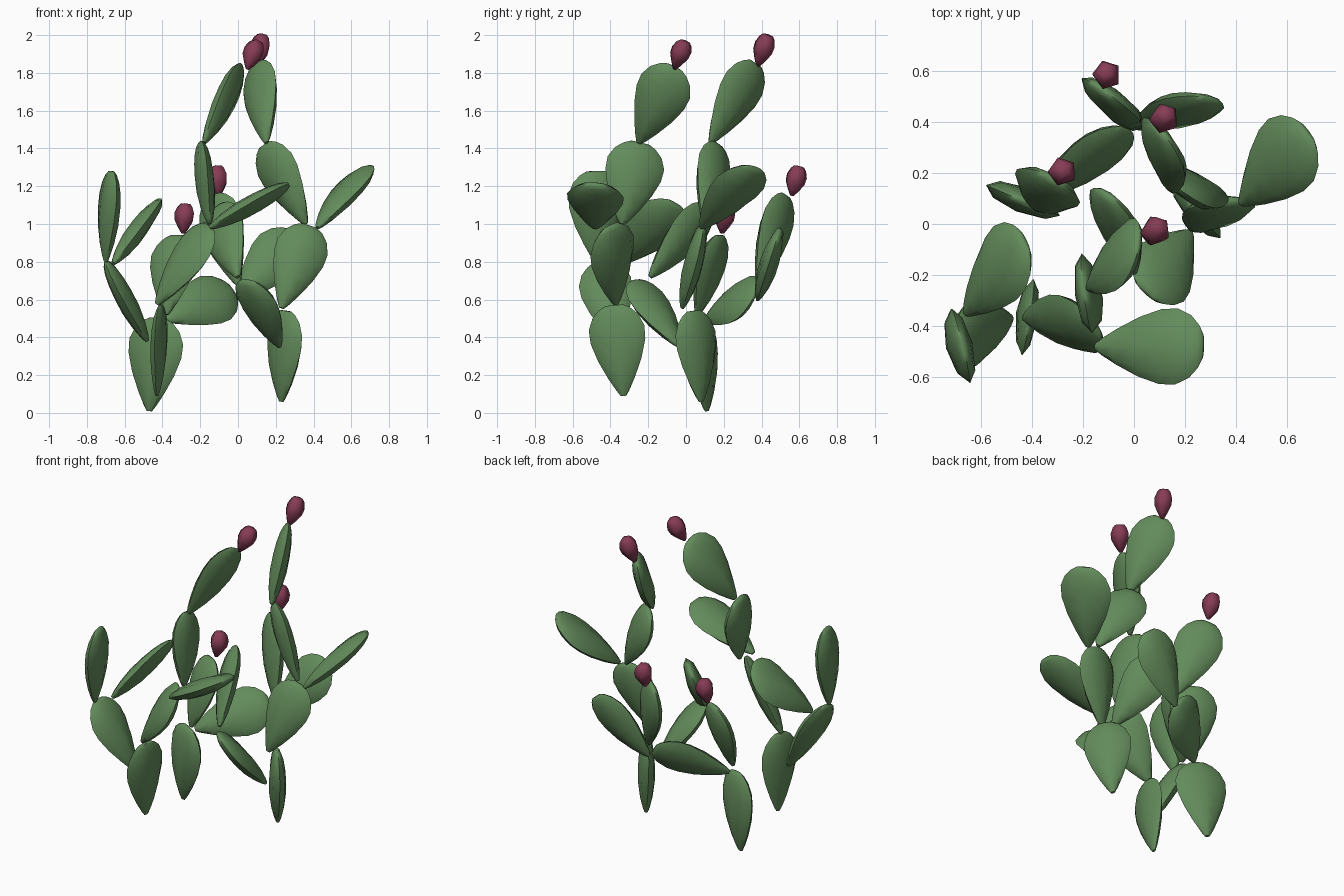
import bpy, bmesh, math
from mathutils import Vector

if "Cube" in bpy.data.objects:
    bpy.data.objects.remove(bpy.data.objects["Cube"])


def material(name, rgb):
    m = bpy.data.materials.new(name)
    m.diffuse_color = (*rgb, 1)
    m.use_nodes = True
    m.node_tree.nodes["Principled BSDF"].inputs["Base Color"].default_value = m.diffuse_color
    return m


GREEN = material("cactus green", (0.125, 0.26, 0.105))
RED = material("fruit red", (0.24, 0.045, 0.09))


def loft(name, base, tip, normal, profile, sides, mat, angle):
    """Stack elliptical rings (t, half width, half thickness) from base to tip."""
    base, tip = Vector(base), Vector(tip)
    axis = tip - base
    a = axis.normalized()
    n = Vector(normal)
    n = (n - a * n.dot(a)).normalized()
    w = a.cross(n)
    bm = bmesh.new()
    rings = []
    for t, hw, ht in profile:
        c = base + axis * t
        rings.append([bm.verts.new(c + w * hw * math.cos(k * math.tau / sides)
                                   + n * ht * math.sin(k * math.tau / sides))
                      for k in range(sides)])
    for r0, r1 in zip(rings, rings[1:]):
        for k in range(sides):
            j = (k + 1) % sides
            bm.faces.new((r0[k], r0[j], r1[j], r1[k]))
    bm.faces.new(rings[0][::-1])
    bm.faces.new(rings[-1])
    bmesh.ops.recalc_face_normals(bm, faces=bm.faces)
    me = bpy.data.meshes.new(name)
    bm.to_mesh(me)
    bm.free()
    me.materials.append(mat)
    ob = bpy.data.objects.new(name, me)
    bpy.context.collection.objects.link(ob)
    bpy.ops.object.select_all(action='DESELECT')
    ob.select_set(True)
    bpy.context.view_layer.objects.active = ob
    bpy.ops.object.shade_smooth_by_angle(angle=math.radians(angle))
    return ob


# Pad: narrow foot, widest past the middle, rounded top
PAD = [(0, .10, .2), (.06, .23, .42), (.2, .48, .75), (.4, .78, 1),
       (.6, .98, 1), (.75, 1, .9), (.88, .82, .7), (.96, .56, .45), (1, .32, .2)]


def pad(name, base, tip, normal, width=.28, thick=.1):
    loft(name, base, tip, normal,
         [(t, w * width / 2, h * thick / 2) for t, w, h in PAD], 8, GREEN, 60)


def fruit(name, base, tip):
    loft(name, base, tip, (0, 1, 0),
         [(t, r, r) for t, r in ((0, .01), (.2, .032), (.45, .054), (.68, .057),
                                 (.9, .043), (1, .028))], 5, RED, 75)


# Ground pads
pad("ground_pad_back", (-.47, .11, .01), (-.42, .085, .5), (.38, .92, 0), .31)
pad("ground_pad_front", (-.43, -.33, .09), (-.41, -.38, .57), (.98, -.16, 0), .3, .08)
pad("ground_pad_right", (.23, .08, .06), (.255, .04, .54), (.76, .65, 0))

# Left stem
pad("left_pad_low", (-.48, -.37, .38), (-.7, -.45, .8), (.85, -.1, .45))
pad("left_pad_upright", (-.7, -.47, .8), (-.67, -.48, 1.28), (.97, .24, -.07), .3)
pad("left_pad_leaning", (-.66, -.35, .79), (-.43, -.06, 1.11), (-.75, -.05, .6), .31)

# Front stem
pad("front_pad_low", (-.43, -.37, .575), (-.15, -.4, .99), (.58, .6, -.48), .29)
pad("front_pad_flat", (-.15, -.48, .98), (.27, -.48, 1.21), (-.45, .08, .88), .3)
pad("front_pad_mid", (-.15, -.34, 1.0), (-.2, -.24, 1.43), (1, .13, .07), .31)
pad("front_pad_top", (-.18, -.25, 1.43), (.02, -.06, 1.83), (.83, -.25, -.33), .29)

# Right stem
pad("right_pad_low", (.23, -.02, .555), (.38, .09, .99), (-.1, .97, -.2))
pad("right_pad_outer", (.42, .08, .98), (.68, .36, 1.3), (-.67, -.3, .68), .31)
pad("right_pad_mid", (.36, .1, 1.0), (.14, .17, 1.42), (.58, .78, .2), .27)
pad("right_pad_top", (.15, .13, 1.43), (.1, .37, 1.85), (.78, .62, -.1))
pad("right_pad_side", (.22, -.03, .35), (.05, -.27, .7), (.6, .56, .62))
pad("right_pad_inner", (0, -.19, .72), (-.11, .12, 1.09), (.7, .52, -.42), .27)

# Back stem
pad("back_pad_low", (-.38, .1, .49), (-.03, .37, .65), (.36, -.78, .5), .29)
pad("back_pad_left", (-.38, .06, .52), (-.32, .18, .94), (.45, .85, -.34))
pad("back_pad_top", (0, .38, .68), (-.13, .53, 1.15), (.6, .78, -.15))
pad("back_pad_right", (0, .38, .6), (.3, .49, .95), (0, .95, -.31))

# Fruits on the topmost pads
fruit("fruit_right_top", (.1, .38, 1.835), (.13, .435, 2.0))
fruit("fruit_front_top", (.05, -.06, 1.82), (.105, -.005, 1.965))
fruit("fruit_back_top", (-.1, .56, 1.15), (-.11, .6, 1.305))
fruit("fruit_back_left", (-.29, .19, .95), (-.275, .215, 1.105))
